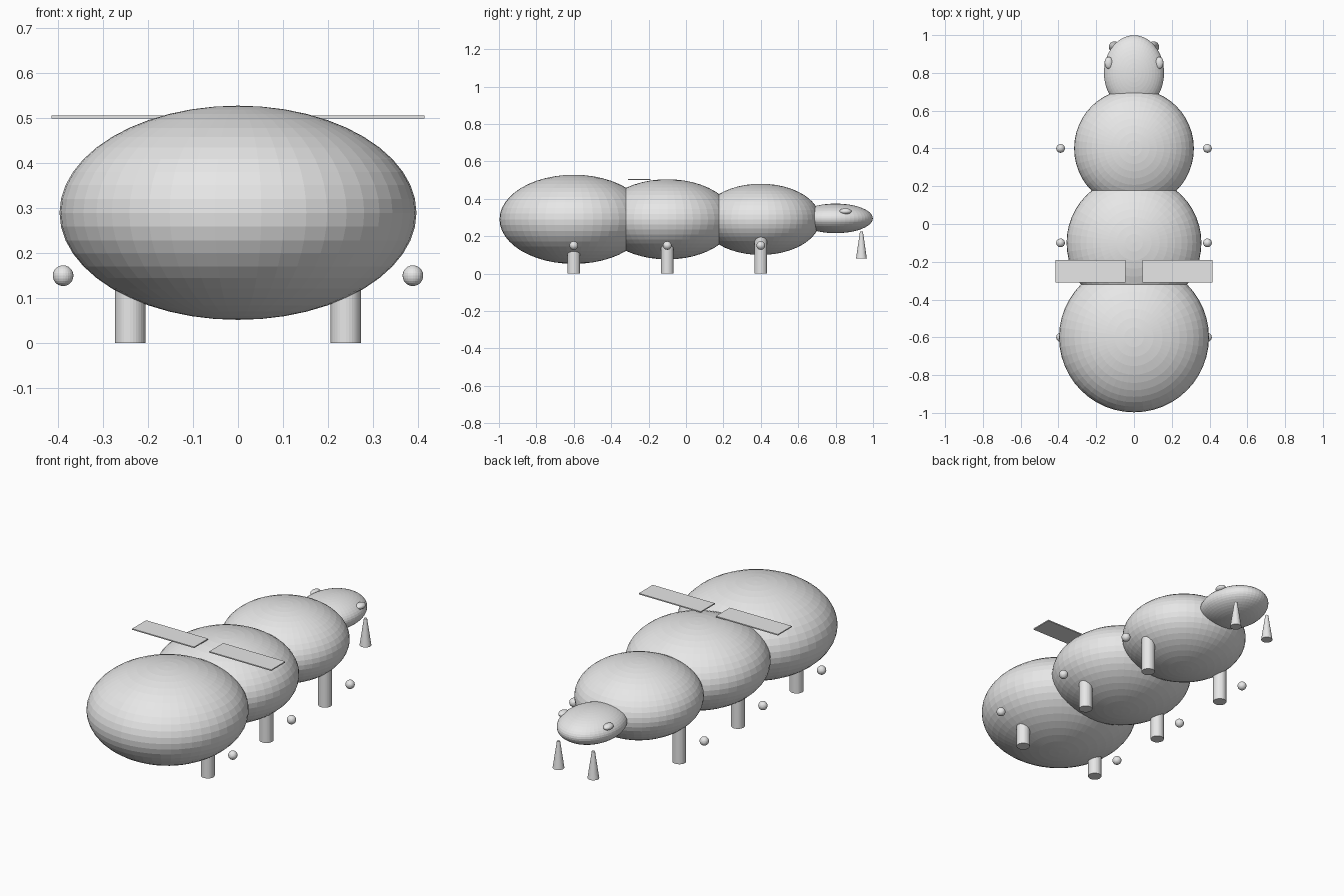
import bpy

cube = bpy.data.objects.get("Cube")
if cube:
    bpy.data.objects.remove(cube, do_unlink=True)

# Single plain grey for the whole body
grey = bpy.data.materials.new("plain_grey")
grey.use_nodes = True
COLOUR = (0.8, 0.8, 0.8, 1)
grey.diffuse_color = COLOUR
grey.node_tree.nodes["Principled BSDF"].inputs["Base Color"].default_value = COLOUR

SIDES = (("left", 1), ("right", -1))
MID_Z = 0.29


def finish(name, scale=(1, 1, 1)):
    obj = bpy.context.object
    obj.name = name
    obj.scale = scale
    bpy.ops.object.transform_apply(location=False, rotation=False, scale=True)
    obj.data.materials.append(grey)
    return obj


def ellipsoid(name, centre, radii, segments=48, rings=24):
    bpy.ops.mesh.primitive_uv_sphere_add(
        segments=segments, ring_count=rings, radius=1, location=centre)
    return finish(name, radii)


def post(name, x, y, bottom, top, r_bottom, r_top):
    bpy.ops.mesh.primitive_cone_add(
        vertices=32, radius1=r_bottom, radius2=r_top, depth=top - bottom,
        location=(x, y, (bottom + top) / 2))
    return finish(name)


# Body segments, each with a pair of legs and a pair of loose joint balls
for name, y, radius in (("abdomen", -0.6, 0.397),
                        ("middle_body", -0.1, 0.357),
                        ("thorax", 0.4, 0.317)):
    ellipsoid(name, (0, y, MID_Z), (radius, radius, radius * 0.6))
    for side, s in SIDES:
        post(f"{name}_leg_{side}", s * 0.24, y, 0, 0.24, 0.034, 0.034)
        ellipsoid(f"{name}_joint_{side}", (s * 0.389, y, 0.15),
                  (0.023, 0.023, 0.023), 24, 12)

# Head
ellipsoid("head", (0, 0.8, 0.295), (0.159, 0.199, 0.079))

for side, s in SIDES:
    # Eyes
    ellipsoid(f"eye_{side}", (s * 0.134, 0.853, 0.333),
              (0.022, 0.032, 0.016), 24, 12)
    # Mandibles hanging below the head
    post(f"mandible_{side}", s * 0.104, 0.938, 0.08, 0.224, 0.029, 0.008)
    # Flat wings
    bpy.ops.mesh.primitive_cube_add(size=1, location=(s * 0.23, -0.25, 0.503))
    finish(f"wing_{side}", (0.37, 0.119, 0.006))
